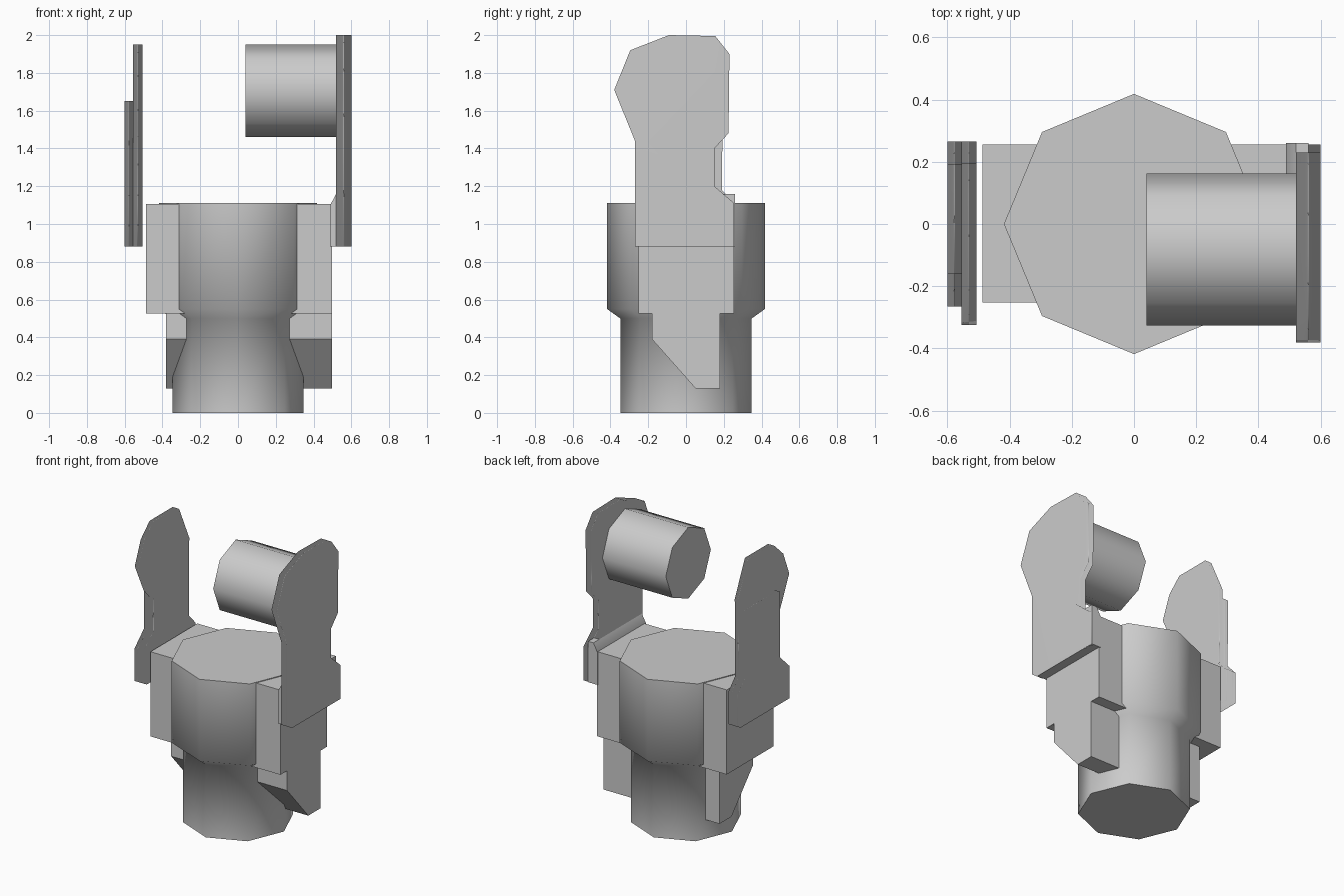
import bpy, bmesh, math

if "Cube" in bpy.data.objects:
    bpy.data.objects.remove(bpy.data.objects["Cube"])


def finish(name, bm, angle=None):
    """Turn a bmesh into a named, shaded object."""
    bmesh.ops.recalc_face_normals(bm, faces=bm.faces)
    me = bpy.data.meshes.new(name)
    bm.to_mesh(me)
    bm.free()
    ob = bpy.data.objects.new(name, me)
    bpy.context.collection.objects.link(ob)
    bpy.ops.object.select_all(action='DESELECT')
    ob.select_set(True)
    bpy.context.view_layer.objects.active = ob
    if angle:
        bpy.ops.object.shade_smooth_by_angle(angle=math.radians(angle))
    else:
        # large faces stay flat, narrow rims take the gradient
        bpy.ops.object.shade_smooth()
        ob.modifiers.new("weighted", 'WEIGHTED_NORMAL').weight = 70
    return ob


def loft(name, rings, angle=None):
    """Skin a list of equal-length point rings and cap both ends."""
    bm = bmesh.new()
    loops = [[bm.verts.new(p) for p in r] for r in rings]
    n = len(loops[0])
    for a, b in zip(loops, loops[1:]):
        for i in range(n):
            j = (i + 1) % n
            bm.faces.new((a[i], a[j], b[j], b[i]))
    bm.faces.new(loops[0])
    bm.faces.new(loops[-1])
    return finish(name, bm, angle)


def plate(name, profile, x0, x1, angle=None):
    """Extrude a (y, z) side profile along x."""
    return loft(name, [[(x, y, z) for y, z in profile] for x in (x0, x1)], angle)


def rect(y0, y1, z0, z1):
    return [(y0, z0), (y1, z0), (y1, z1), (y0, z1)]


def octagon(r):
    return [(r * math.cos(i * math.pi / 4), r * math.sin(i * math.pi / 4))
            for i in range(8)]


# stepped octagonal body
loft("body", [[(x, y, z) for x, y in octagon(r)]
              for r, z in ((.348, 0), (.348, .5), (.418, .55), (.418, 1.11))], 60)

# side blocks and the slanted brackets under them
bracket = [(-.18, .53), (-.18, .39), (.05, .13), (.18, .13), (.18, .53)]
for side, s, block_x, bracket_x in (("left", -1, .487, .38), ("right", 1, .498, .498)):
    plate(side + "_block", rect(-.252, .255, .525, 1.105), s * .2, s * block_x, 40)
    plate(side + "_bracket", bracket, s * .2, s * bracket_x, 40)

# right arm with its thick foot
right_arm = [(-.27, .88), (.255, .88), (.255, 1.11), (.15, 1.2), (.15, 1.4),
             (.225, 1.48), (.23, 1.9), (.155, 1.995), (-.09, 2.0),
             (-.295, 1.92), (-.38, 1.71), (-.27, 1.44)]
plate("right_arm", right_arm, .52, .6)
foot = [(.488, .88), (.56, .88), (.56, 1.16), (.52, 1.16), (.488, 1.1)]
loft("right_foot", [[(x, y, z) for x, z in foot] for y in (-.265, .26)], 40)

# octagonal drum held by the right arm
plate("drum", [(y - .082, z + 1.705) for y, z in octagon(.244)], .04, .54, 60)

# left arm: inner plate with rounded head, shorter outer plate
leg = [(.19, 1.18), (.265, 1.1), (.265, .88), (-.265, .88), (-.265, 1.1), (-.16, 1.2)]
head = [(-.16, 1.42), (-.23, 1.5), (-.325, 1.7), (-.26, 1.86), (-.165, 1.95),
        (.085, 1.95), (.195, 1.71)]
plate("left_arm_inner", leg + head, -.555, -.506)
plate("left_arm_outer", leg + [(-.16, 1.65), (.192, 1.65)], -.6, -.555)
